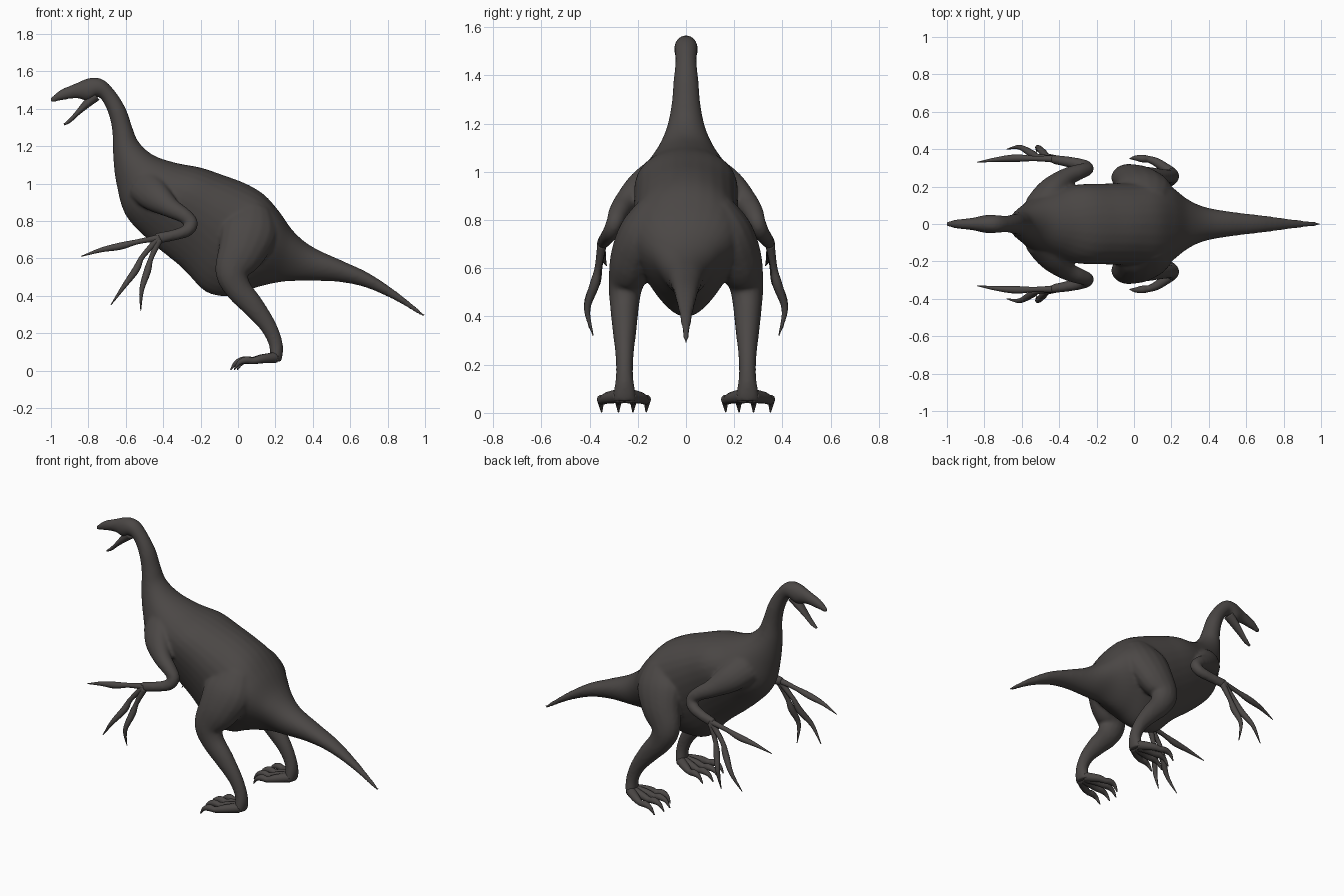
import bpy, bmesh, math
from mathutils import Vector

if "Cube" in bpy.data.objects:
    bpy.data.objects.remove(bpy.data.objects["Cube"], do_unlink=True)

hide = bpy.data.materials.new("dark_brown_grey")
hide.use_nodes = True
COLOUR = (0.070, 0.063, 0.060, 1)
hide.diffuse_color = COLOUR
bsdf = hide.node_tree.nodes["Principled BSDF"]
bsdf.inputs["Base Color"].default_value = COLOUR
bsdf.inputs["Roughness"].default_value = 0.8


def spline(rows, steps):
    """Smooth the rows with a Catmull-Rom curve through every value."""
    rows = [tuple(r) for r in rows]
    ext = [rows[0]] + rows + [rows[-1]]
    out = []
    for a, b, c, d in zip(ext, ext[1:], ext[2:], ext[3:]):
        for i in range(steps):
            t = i / steps
            out.append([q + 0.5 * t * (r - p + t * (2 * p - 5 * q + 4 * r - s
                        + t * (3 * (q - r) + s - p)))
                        for p, q, r, s in zip(a, b, c, d)])
    return out + [list(rows[-1])]


def skin(bm, rings):
    """Bridge a list of point rings into a closed tube."""
    loops = [[bm.verts.new(p) for p in ring] for ring in rings]
    for a, b in zip(loops, loops[1:]):
        for i in range(len(a)):
            j = (i + 1) % len(a)
            bm.faces.new((a[i], a[j], b[j], b[i]))
    bm.faces.new(loops[0][::-1])
    bm.faces.new(loops[-1])


def limb(bm, rows, side=1, sides=16, steps=5):
    """Tube through rows of x, y, z, sideways radius, fore-and-aft radius."""
    pts = spline(rows, steps)
    centres = [Vector((p[0], side * p[1], p[2])) for p in pts]
    rings = []
    for i, p in enumerate(pts):
        along = (centres[min(i + 1, len(pts) - 1)] - centres[max(i - 1, 0)]).normalized()
        across = Vector((0, 1, 0))
        across = (across - along * along.dot(across)).normalized()
        other = along.cross(across)
        ring = []
        for k in range(sides):
            a = math.tau * k / sides
            ring.append(centres[i] + across * p[3] * math.cos(a)
                        + other * p[-1] * math.sin(a))
        rings.append(ring)
    skin(bm, rings)


def trunk(bm, rows, sides=32, steps=5):
    """Loft through rows of back x, z, belly x, z, half width, keel."""
    rings = []
    for xt, zt, xb, zb, w, keel in spline(rows, steps):
        mid = Vector(((xt + xb) / 2, 0, (zt + zb) / 2))
        up = Vector(((xt - xb) / 2, 0, (zt - zb) / 2))
        ring = []
        for k in range(sides):
            a = math.tau * k / sides
            y = w * math.cos(a) * (1 + keel * math.sin(a))
            ring.append(mid + up * math.sin(a) + Vector((0, y, 0)))
        rings.append(ring)
    skin(bm, rings)


def finish(name, bm):
    bmesh.ops.recalc_face_normals(bm, faces=bm.faces)
    mesh = bpy.data.meshes.new(name)
    bm.to_mesh(mesh)
    bm.free()
    mesh.materials.append(hide)
    for f in mesh.polygons:
        f.use_smooth = True
    obj = bpy.data.objects.new(name, mesh)
    bpy.context.collection.objects.link(obj)
    return obj


# Head, neck, torso and tail: back point, belly point, half width
HEAD_NECK = [
    (-1, 1.46, -1, 1.43, .012), (-.95, 1.5, -.94, 1.445, .025),
    (-.87, 1.535, -.86, 1.455, .033), (-.79, 1.565, -.8, 1.44, .048),
    (-.72, 1.555, -.75, 1.465, .048), (-.655, 1.49, -.715, 1.425, .044),
    (-.6, 1.4, -.685, 1.35, .052), (-.565, 1.3, -.67, 1.26, .06),
    (-.53, 1.22, -.667, 1.14, .08)]
TORSO_TAIL = [
    (-.45, 1.15, -.65, 1, .12), (-.33, 1.11, -.6, .83, .175),
    (-.2, 1.085, -.47, .69, .2), (-.08, 1.045, -.3, .55, .205),
    (.04, 1, -.17, .42, .21), (.14, .94, -.03, .4, .215),
    (.22, .85, .1, .445, .2), (.3, .74, .24, .475, .13),
    (.4, .66, .37, .48, .088), (.55, .59, .53, .475, .062),
    (.7, .52, .68, .445, .045), (.85, .42, .84, .375, .025),
    (1, .3, .99, .285, .009)]

# Shoulder to wrist, and hip to heel
ARM = [
    (-.5, .1, .99, .07, .1), (-.44, .185, .93, .065, .085),
    (-.36, .25, .87, .05, .055), (-.29, .28, .83, .042, .042),
    (-.25, .295, .79, .036, .036), (-.27, .312, .75, .034, .034),
    (-.34, .33, .725, .03, .03), (-.44, .347, .705, .024, .03)]
LEG = [
    (.08, .12, .86, .07, .1), (.06, .175, .75, .1, .15),
    (.02, .22, .64, .095, .13), (-.03, .25, .53, .072, .093),
    (0, .255, .44, .06, .072), (.08, .255, .345, .05, .06),
    (.16, .255, .24, .038, .045), (.2, .255, .15, .036, .038),
    (.205, .255, .09, .046, .035), (.2, .255, .05, .05, .03)]

# Fused body: the remesh blends the limbs into the torso
bm = bmesh.new()
trunk(bm, [r + (0,) for r in HEAD_NECK]
      + [r + (.35 if i in range(2, 8) else .12,) for i, r in enumerate(TORSO_TAIL)])
for side in (-1, 1):
    limb(bm, ARM, side)
    limb(bm, LEG, side)
body = finish("body", bm)
fuse = body.modifiers.new("fuse", 'REMESH')
fuse.mode = 'VOXEL'
fuse.voxel_size = 0.01
fuse.use_smooth_shade = True
soften = body.modifiers.new("soften", 'SMOOTH')
soften.factor = 0.5
soften.iterations = 6

# Open lower jaw
bm = bmesh.new()
limb(bm, [(-.76, 0, 1.47, .035, .03), (-.81, 0, 1.425, .03, .022),
          (-.86, 0, 1.375, .022, .013), (-.9, 0, 1.335, .016, .01),
          (-.93, 0, 1.315, .008, .005)])
finish("lower_jaw", bm)

# Finger bones with knuckles, ending in long curved claws
FINGER_RADII = (.02, .014, .02, .013, .002)
FINGERS = {
    "front_finger": [(-.42, .348, .71), (-.53, .35, .69), (-.63, .352, .665),
                     (-.73, .345, .645), (-.84, .33, .61)],
    "middle_finger": [(-.42, .348, .71), (-.51, .36, .61), (-.545, .375, .54),
                      (-.61, .41, .45), (-.68, .4, .35)],
    "back_finger": [(-.42, .348, .7), (-.465, .365, .6), (-.485, .38, .53),
                    (-.515, .41, .43), (-.52, .385, .32)]}

# Toes: sideways spread at the tip and reach
TOES = {"inner_toe": (-.09, .85), "second_toe": (-.035, 1),
        "third_toe": (.025, 1), "outer_toe": (.095, .92)}

for label, side in (("left", -1), ("right", 1)):
    for name, path in FINGERS.items():
        bm = bmesh.new()
        limb(bm, [p + (r,) for p, r in zip(path, FINGER_RADII)], side, 10)
        finish(label + "_" + name, bm)
    for name, (spread, reach) in TOES.items():
        bm = bmesh.new()
        rows = [(.2 - reach * d, .255 + spread * s, z, r) for d, s, z, r in (
            (0, .2, .07, .03), (.08, .75, .062, .024), (.13, .95, .052, .018),
            (.17, 1, .056, .02), (.21, 1.03, .042, .013), (.24, 1, .004, .003))]
        limb(bm, rows, side, 10)
        finish(label + "_" + name, bm)
